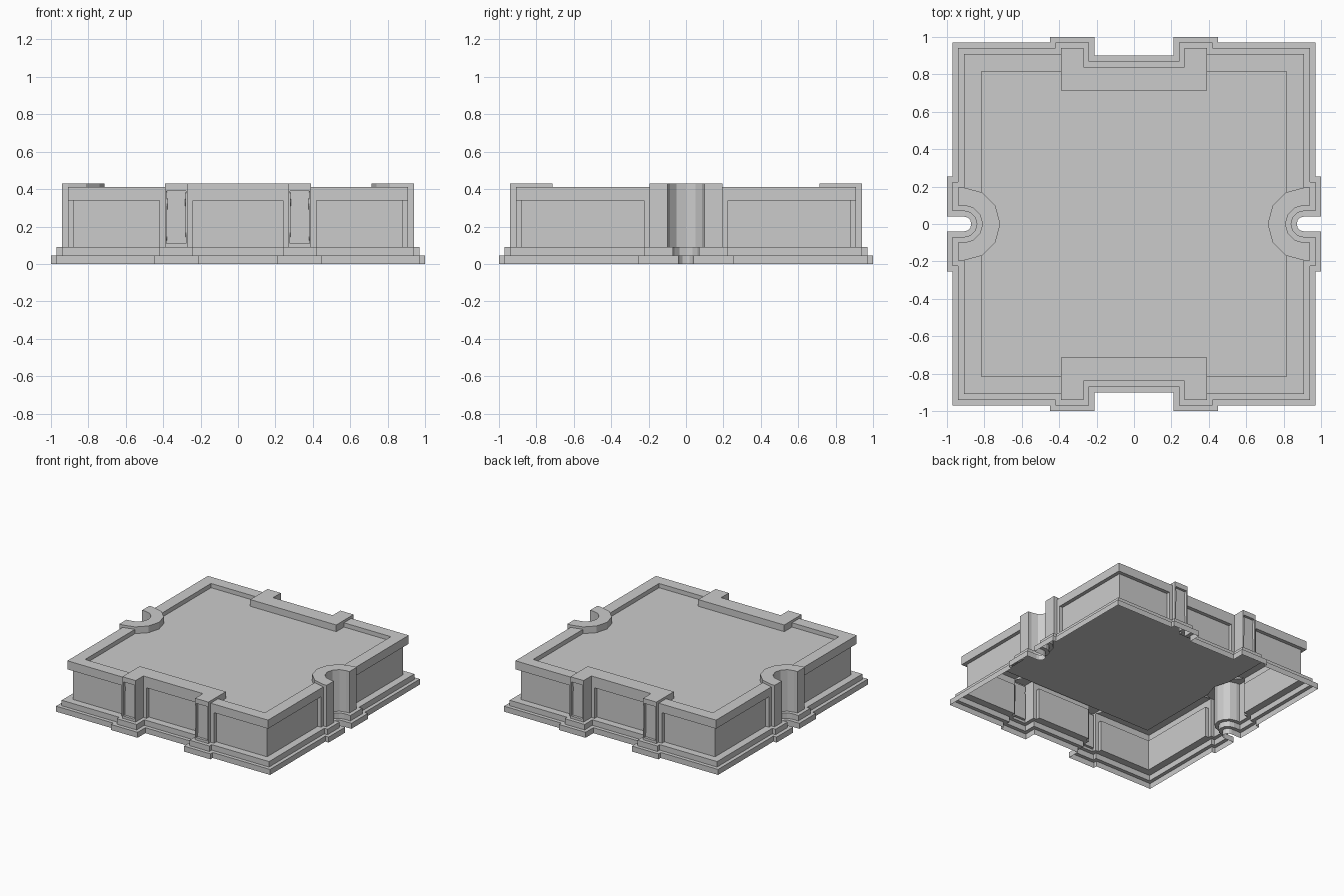
import bpy, bmesh
from math import sin, cos, radians

if "Cube" in bpy.data.objects:
    bpy.data.objects.remove(bpy.data.objects["Cube"])

RIM, TOP, FLOOR, INNER = 0.41, 0.43, 0.375, 0.815   # roof heights and rim inner edge


def arc(r, angles):
    return [(0.91 - r * sin(radians(a)), -r * cos(radians(a))) for a in angles]


# One quarter of the plan (front centre to right centre), inset by d, panels sunk by e
def outline(d, e=0.0):
    xi, xo, out, main, mid = 0.21 + d, 0.45 - d, 1 - d, 0.97 - d, 0.9 - d
    s, r = 0.255 - d, 0.04 + d
    pts = [(0, e - mid), (xi - .03, e - mid), (xi - .03, -mid), (xi, -mid),
           (xi, -out), (xo, -out), (xo, -main), (xo + .03, -main),
           (xo + .03, e - main), (main - e, e - main),
           (main - e, -s - .03), (main, -s - .03), (main, -s),
           (out, -s), (out, -r)]
    return pts + arc(r, (0, 30, 60, 90))


def finish(name, bm):
    me = bpy.data.meshes.new(name)
    bm.to_mesh(me)
    bm.free()
    ob = bpy.data.objects.new(name, me)
    bpy.context.collection.objects.link(ob)
    mod = ob.modifiers.new("mirror", 'MIRROR')
    mod.use_axis = (True, True, False)
    mod.merge_threshold = 0.0005
    return ob


# Body: stepped plinth, sunk wall panels, cornice, rim and sunken roof
rim = [(min(x, INNER), -INNER if i < 10 else y)
       for i, (x, y) in enumerate(outline(0.09))]
plinth, step, head, wall = outline(0), outline(.03), outline(.06), outline(.06, .03)
rings = [(plinth, 0), (plinth, .045), (step, .045), (step, .09), (head, .09),
         (wall, .09), (wall, .34), (head, .34), (head, RIM), (rim, RIM), (rim, FLOOR)]
bm = bmesh.new()
loops = [[bm.verts.new((x, y, z)) for x, y in pts] for pts, z in rings]
for a, b in zip(loops, loops[1:]):
    for i in range(len(a) - 1):
        bm.faces.new((a[i], a[i + 1], b[i + 1], b[i]))
bm.faces.new(loops[-1] + [bm.verts.new((0, 0, FLOOR))])
bmesh.ops.remove_doubles(bm, verts=bm.verts[:], dist=0.0005)

# Sunk panel on the pilaster front
front = [f for f in bm.faces if f.calc_center_median().z > .1
         and all(abs(v.co.y + .94) < .001 for v in f.verts)]
face = bmesh.ops.dissolve_faces(bm, faces=front)["region"][0]
bmesh.ops.inset_individual(bm, faces=[face], thickness=0.012)
for v in face.verts:
    if v.co.z < .15:
        v.co.z = .11
    elif v.co.z > .38:
        v.co.z = .39
ring = bmesh.ops.inset_individual(bm, faces=[face], thickness=0.0005, depth=-0.02)
finish("building_body", bm)


# Raised caps above the pilasters and the side niches
def cap(name, pts):
    bm = bmesh.new()
    low = [bm.verts.new((x, y, FLOOR if max(abs(x), abs(y)) < INNER + .001 else RIM))
           for x, y in pts]
    top = [bm.verts.new((x, y, TOP)) for x, y in pts]
    bm.faces.new(top)
    for i in range(len(pts)):
        j = (i + 1) % len(pts)
        p, q = pts[i], pts[j]
        on_seam = any(abs(p[k]) < 1e-5 and abs(q[k]) < 1e-5 for k in (0, 1))
        if not on_seam:
            bm.faces.new((low[i], low[j], top[j], top[i]))
    finish(name, bm)


cap("pilaster_cap", [(0, -.84), (.27, -.84), (.27, -.94), (.39, -.94),
                     (.39, -INNER), (.39, -.715), (0, -.715)])
cap("niche_cap", [(.94, -.195), (.94, -.1)] + arc(.1, (0, 30, 60, 90))
    + arc(.195, (90, 60, 30, 0)))
